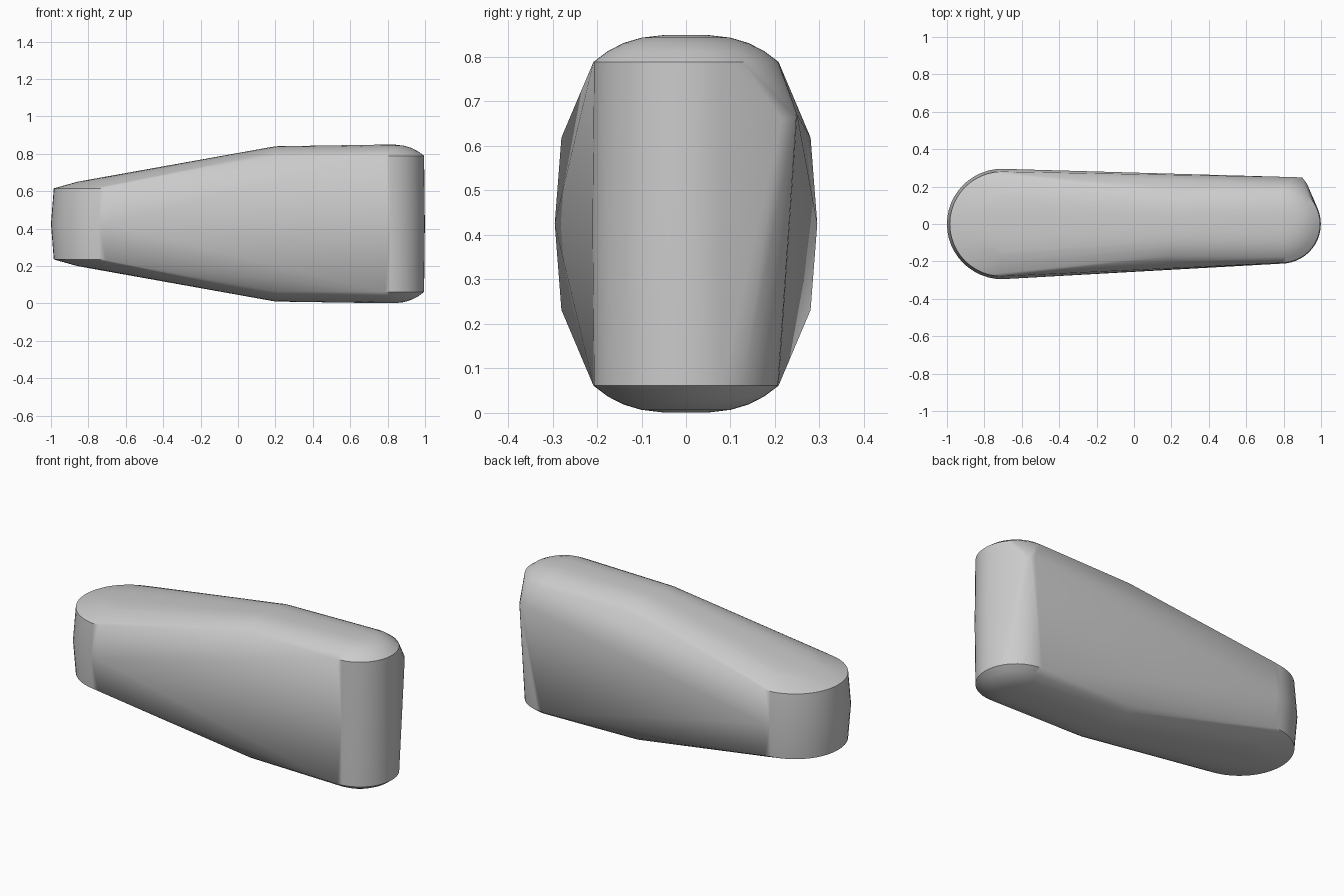
import bpy
import bmesh
from math import cos, sin, pi, radians

if "Cube" in bpy.data.objects:
    bpy.data.objects.remove(bpy.data.objects["Cube"], do_unlink=True)

MID = 0.425       # height of the horizontal symmetry plane
NOSE_X = -0.705   # centre of the low rounded end
HEEL_X = 0.787    # centre of the tall rounded end


def half_ring(centre_x, radius, z, side, steps=24):
    """Half circle of points bulging to the given side in x."""
    return [(centre_x + side * radius * sin(pi * i / steps),
             -radius * cos(pi * i / steps), z) for i in range(steps + 1)]


def crown(x, top, half_width, curve, steps=14):
    """Arched cross-section running across the body."""
    ys = [half_width * (2 * i / steps - 1) for i in range(steps + 1)]
    return [(x, y, top - curve * abs(y) ** 3) for y in ys]


upper = []
# Low rounded end: rim and gently arched cap
upper += half_ring(NOSE_X, 0.28, 0.615, -1)
upper += [(x, y, 0.65 + 0.18 * (x + 0.86) - 2.7 * abs(y) ** 3)
          for x, y, z in half_ring(NOSE_X, 0.155, 0, -1)]
upper += crown(NOSE_X, 0.678, 0.28, 2.7)
# Shoulder where the slope meets the level top
upper += crown(0.2, 0.84, 0.2, 6.8)
# Tall rounded end: domed cap
for radius in (0.05, 0.1, 0.14, 0.175, 0.208):
    upper += half_ring(HEEL_X, radius, 0.85 - 6.8 * radius ** 3, 1)

points = upper + [(x, y, 2 * MID - z) for x, y, z in upper]
# Bulging waist of each end
points += half_ring(NOSE_X, 0.295, MID, -1)
points += half_ring(HEEL_X, 0.212, MID, 1)
# Raised corner at the back of the tall end
points += [(0.87, 0.25, 0.67), (0.9, 0.248, 0.665), (0.925, 0.215, 0.66)]

# Wrap the sections in one convex skin
bm = bmesh.new()
for p in points:
    bm.verts.new(p)
bmesh.ops.remove_doubles(bm, verts=bm.verts, dist=0.001)
bmesh.ops.convex_hull(bm, input=bm.verts)
loose = [v for v in bm.verts if not v.link_faces]
bmesh.ops.delete(bm, geom=loose, context="VERTS")
bmesh.ops.recalc_face_normals(bm, faces=bm.faces)
mesh = bpy.data.meshes.new("tapered_body")
bm.to_mesh(mesh)
bm.free()

# Plain grey finish
grey = bpy.data.materials.new("light_grey")
grey.use_nodes = True
colour = (0.6, 0.6, 0.6, 1)
grey.diffuse_color = colour
grey.node_tree.nodes["Principled BSDF"].inputs["Base Color"].default_value = colour
mesh.materials.append(grey)

body = bpy.data.objects.new("tapered_body", mesh)
bpy.context.collection.objects.link(body)
bpy.ops.object.select_all(action="DESELECT")
body.select_set(True)
bpy.context.view_layer.objects.active = body
bpy.ops.object.shade_smooth_by_angle(angle=radians(30))
